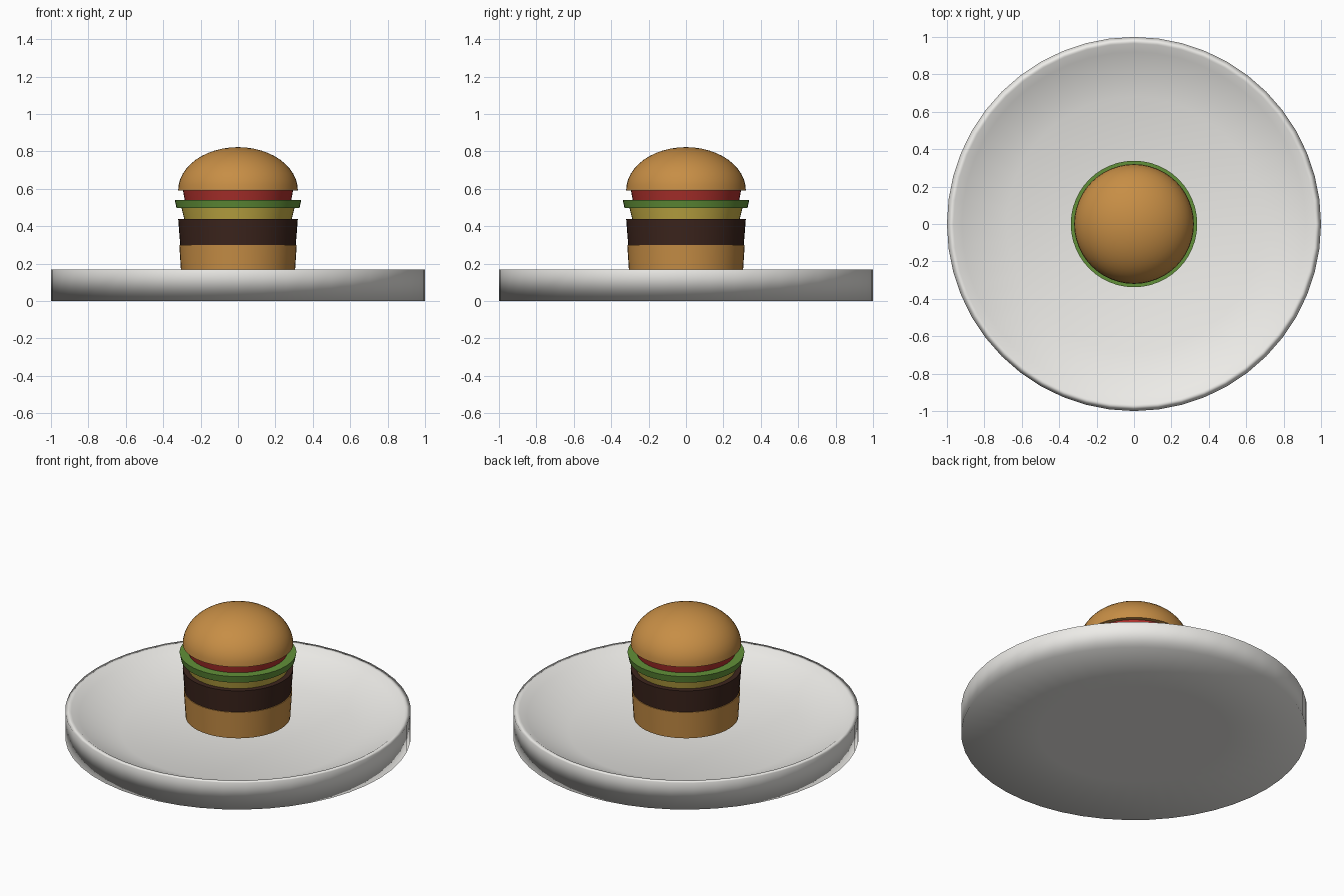
import bpy
import bmesh
import math

if "Cube" in bpy.data.objects:
    bpy.data.objects.remove(bpy.data.objects["Cube"])


def material(name, rgb):
    mat = bpy.data.materials.new(name)
    mat.diffuse_color = (*rgb, 1)
    mat.use_nodes = True
    mat.node_tree.nodes["Principled BSDF"].inputs["Base Color"].default_value = mat.diffuse_color
    return mat


def lathe(name, profile, mat=None, segments=48, sharp=40):
    """Spin an (r, z) profile, listed bottom to top, around the z axis."""
    bm = bmesh.new()
    rings = []
    for r, z in profile:
        if r == 0:
            rings.append([bm.verts.new((0, 0, z))] * segments)
        else:
            rings.append([bm.verts.new((r * math.cos(a), r * math.sin(a), z))
                          for a in (2 * math.pi * i / segments for i in range(segments))])
    for low, high in zip(rings, rings[1:]):
        for i in range(segments):
            j = (i + 1) % segments
            bm.faces.new(dict.fromkeys((low[i], low[j], high[j], high[i])))
    mesh = bpy.data.meshes.new(name)
    bm.to_mesh(mesh)
    bm.free()
    obj = bpy.data.objects.new(name, mesh)
    bpy.context.collection.objects.link(obj)
    if mat:
        mesh.materials.append(mat)
    bpy.ops.object.select_all(action='DESELECT')
    obj.select_set(True)
    bpy.context.view_layer.objects.active = obj
    bpy.ops.object.shade_smooth_by_angle(angle=math.radians(sharp))
    return obj


def slice_layer(name, z0, z1, r0, r1, mat):
    return lathe(name, [(0, z0), (r0, z0), (r1, z1), (0, z1)], mat)


china = material("china", (0.85, 0.84, 0.81))
bun = material("bun", (0.57, 0.27, 0.06))
meat = material("meat", (0.045, 0.018, 0.012))
cheese = material("cheese", (0.56, 0.42, 0.06))
leaf = material("leaf", (0.12, 0.28, 0.04))
red = material("tomato_red", (0.42, 0.03, 0.025))

# Plate: broad underside, upright soft-shaded wall, deep dish, flat foot disc
plate = lathe("plate", [(0.55, 0), (1, 0), (1, 0.17), (0.965, 0.17),
                        (0.92, 0.14), (0.68, 0.04), (0, 0.04)], china, sharp=180)
weights = plate.modifiers.new("area_normals", 'WEIGHTED_NORMAL')
weights.mode = 'FACE_AREA'
weights.weight = 50
lathe("plate_foot", [(0, 0), (0.55, 0)], china)

# Stacked fillings
slice_layer("bottom_bun", 0.13, 0.30, 0.303, 0.314, bun)
slice_layer("patty", 0.30, 0.44, 0.309, 0.32, meat)
slice_layer("cheese_slice", 0.44, 0.497, 0.288, 0.302, cheese)
slice_layer("lettuce", 0.497, 0.54, 0.329, 0.338, leaf)
slice_layer("tomato_slice", 0.54, 0.595, 0.285, 0.295, red)

# Domed top bun
steps = 12
dome = [(0.32 * math.cos(t), 0.592 + 0.231 * math.sin(t))
        for t in (math.pi / 2 * i / steps for i in range(steps))]
lathe("top_bun", [(0, 0.592)] + dome + [(0, 0.823)], bun)
